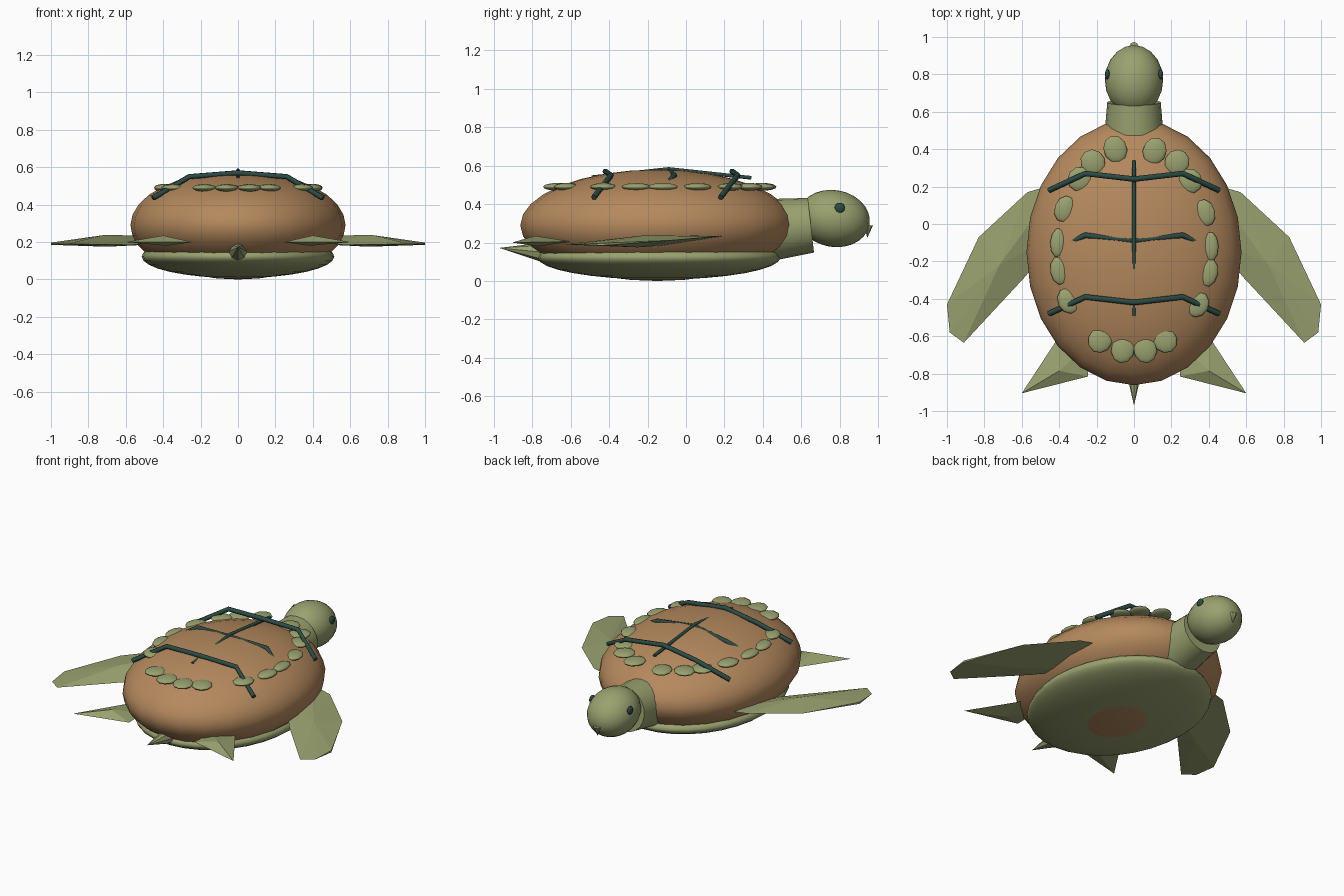
import bpy, bmesh, math
from mathutils import Vector

if "Cube" in bpy.data.objects:
    bpy.data.objects.remove(bpy.data.objects["Cube"])


def material(name, rgb):
    m = bpy.data.materials.new(name)
    m.diffuse_color = (*rgb, 1)
    m.use_nodes = True
    m.node_tree.nodes["Principled BSDF"].inputs["Base Color"].default_value = m.diffuse_color
    return m


OLIVE = material("olive_skin", (0.32, 0.36, 0.16))
BROWN = material("brown_shell", (0.46, 0.25, 0.11))
DARK = material("dark_green", (0.025, 0.07, 0.058))


def finish(ob, name, mat, smooth):
    ob.name = name
    ob.data.materials.append(mat)
    if smooth:
        bpy.ops.object.select_all(action='DESELECT')
        ob.select_set(True)
        bpy.context.view_layer.objects.active = ob
        bpy.ops.object.shade_smooth_by_angle(angle=math.radians(40))
    return ob


def ellipsoid(name, loc, radii, mat, seg=24, rings=16, rot=(0, 0, 0)):
    bpy.ops.mesh.primitive_uv_sphere_add(segments=seg, ring_count=rings, location=loc, rotation=rot)
    ob = bpy.context.object
    ob.scale = radii
    return finish(ob, name, mat, True)


def cone(name, a, b, r1, r2, mat, seg, smooth=True):
    a, b = Vector(a), Vector(b)
    d = b - a
    bpy.ops.mesh.primitive_cone_add(vertices=seg, radius1=r1, radius2=r2, depth=d.length,
                                    location=(a + b) / 2,
                                    rotation=d.to_track_quat('Z', 'Y').to_euler())
    return finish(bpy.context.object, name, mat, smooth)


def hull(name, points, mat):
    bm = bmesh.new()
    for p in points:
        bm.verts.new(p)
    bmesh.ops.convex_hull(bm, input=bm.verts)
    bmesh.ops.recalc_face_normals(bm, faces=bm.faces)
    me = bpy.data.meshes.new(name)
    bm.to_mesh(me)
    bm.free()
    ob = bpy.data.objects.new(name, me)
    bpy.context.collection.objects.link(ob)
    return finish(ob, name, mat, False)


def tube(name, points, radius, mat):
    cu = bpy.data.curves.new(name, 'CURVE')
    cu.dimensions = '3D'
    cu.bevel_depth = radius
    cu.bevel_resolution = 1
    cu.use_fill_caps = True
    sp = cu.splines.new('POLY')
    sp.points.add(len(points) - 1)
    for sp_pt, p in zip(sp.points, points):
        sp_pt.co = (*p, 1)
    ob = bpy.data.objects.new(name, cu)
    bpy.context.collection.objects.link(ob)
    return finish(ob, name, mat, False)


# Shell and belly plate
ellipsoid("shell", (0, -0.15, 0.29), (0.575, 0.712, 0.29), BROWN)
ellipsoid("belly", (0, -0.14, 0.122), (0.515, 0.632, 0.115), OLIVE, 32)

# Ring of scutes around the shell
scutes = [(.11, .39), (.23, .33), (.30, .23), (.38, .06), (.41, -.12), (.40, -.26),
          (.34, -.43), (.165, -.62), (.06, -.67), (-.10, .40), (-.22, .33), (-.29, .24),
          (-.37, .08), (-.405, -.10), (-.40, -.25), (-.35, -.41), (-.18, -.62), (-.06, -.67)]
for x, y in scutes:
    ang = math.atan2((y + 0.14) / 0.53, x / 0.41)
    s = abs(math.sin(ang))
    turn = math.atan2(0.53 * math.cos(ang), -0.41 * math.sin(ang))
    ellipsoid("scute", (x, y, 0.49), (0.08 - 0.017 * s, 0.041 + 0.034 * s, 0.02),
              OLIVE, 10, 8, (0, 0, turn))

# Dark ribs across the shell and along its middle
for i in range(3):
    yc = 0.24 - 0.33 * i
    tube("cross_rib", [(-.455, yc - .06, .435), (-.26, yc + .03, .55), (0, yc, .57),
                       (.26, yc + .03, .55), (.455, yc - .06, .435)], 0.015, DARK)
tube("middle_rib", [(0, .34, .537), (0, -.09, .583), (0, -.49, .54)], 0.011, DARK)

# Neck, head, beak and eyes
cone("neck", (0, 0.43, 0.265), (0, 0.65, 0.29), 0.162, 0.143, OLIVE, 20)
ellipsoid("head", (0, 0.77, 0.325), (0.156, 0.188, 0.148), OLIVE, 20, 14,
          (math.radians(-10), 0, 0))
cone("beak", (0, 0.948, 0.29), (0, 0.944, 0.225), 0.025, 0, OLIVE, 8)
for s in (-1, 1):
    ellipsoid("eye", (s * 0.142, 0.80, 0.38), (0.014, 0.027, 0.027), DARK, 10, 8)

# Tail
cone("tail", (0, -0.75, 0.15), (0, -0.972, 0.172), 0.05, 0, OLIVE, 8)

# Flippers on both sides
front = [(.40, .22, .235), (.57, .17, .233), (.83, -.07, .212), (1, -.43, .197), (1, -.43, .185),
         (.985, -.58, .19), (.91, -.635, .19), (.58, -.28, .185), (.40, -.05, .19),
         (.72, -.22, .237), (.70, -.25, .175)]
rear = [(.40, -.60, .205), (.43, -.66, .205), (.245, -.815, .20), (.25, -.65, .20),
        (.40, -.785, .235), (.38, -.77, .18), (.60, -.905, .20)]
for s in (-1, 1):
    hull("front_flipper", [(s * x, y, z) for x, y, z in front], OLIVE)
    hull("rear_flipper", [(s * x, y, z) for x, y, z in rear], OLIVE)
